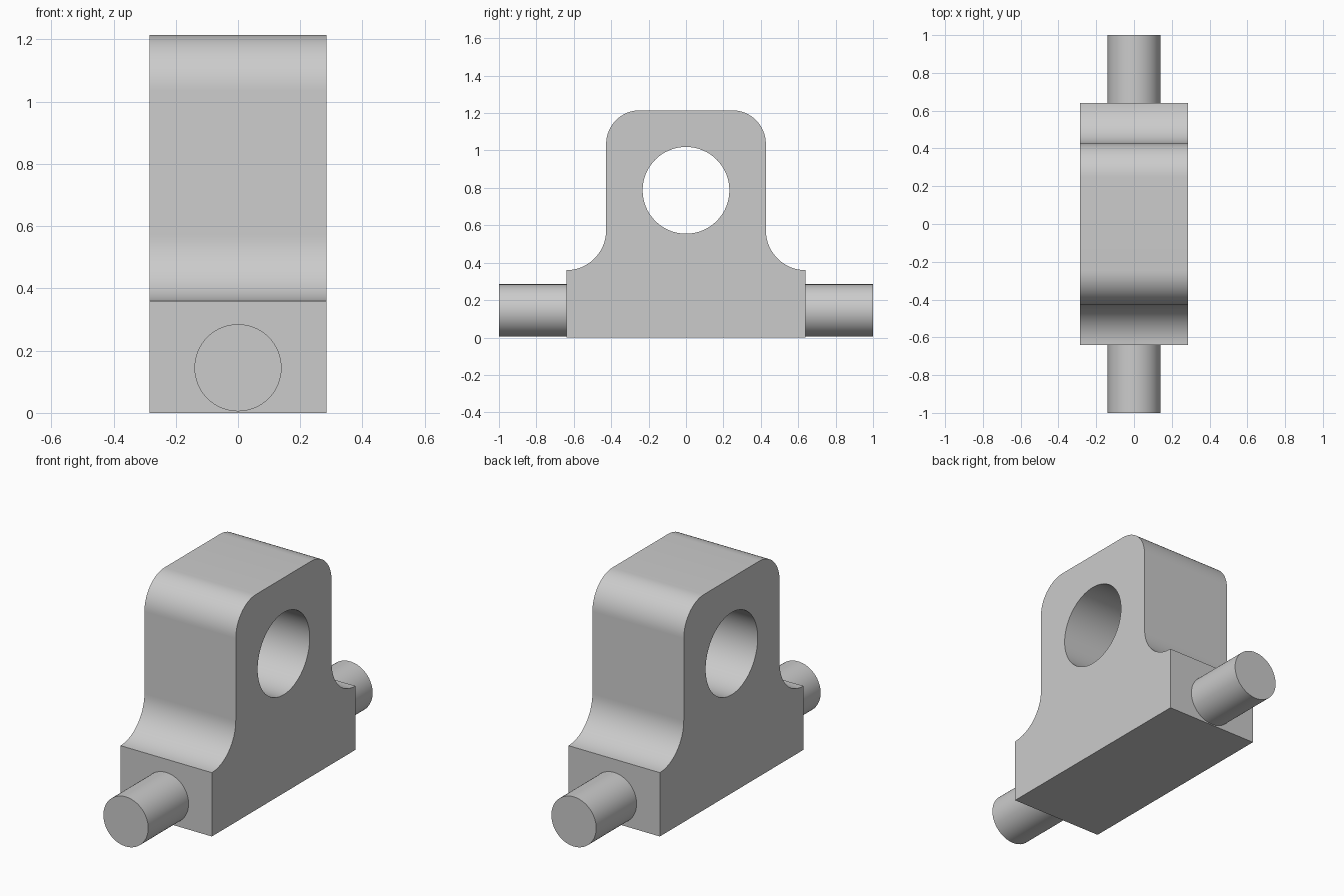
import bpy, bmesh
from math import sin, cos, pi, radians
from mathutils import Matrix

cube = bpy.data.objects.get("Cube")
if cube:
    bpy.data.objects.remove(cube, do_unlink=True)

grey = bpy.data.materials.new("plain grey")
grey.use_nodes = True
COLOUR = (0.6, 0.6, 0.6, 1)
grey.diffuse_color = COLOUR
grey.node_tree.nodes["Principled BSDF"].inputs["Base Color"].default_value = COLOUR

HALF_THICK = 0.285
BASE_Y, BASE_Z = 0.64, 0.36
UPRIGHT_Y, TOP_Z = 0.427, 1.215
CORNER = 0.18
FILLET = BASE_Y - UPRIGHT_Y
HOLE_Z, HOLE_R = 0.787, 0.232
PIN_R, PIN_Z = 0.14, 0.145


def arc(cy, cz, r, start, end, steps=16):
    angles = [radians(start + (end - start) * i / steps) for i in range(steps + 1)]
    return [(cy + r * cos(a), cz + r * sin(a)) for a in angles]


def finish(bm, name):
    bmesh.ops.recalc_face_normals(bm, faces=bm.faces)
    mesh = bpy.data.meshes.new(name)
    bm.to_mesh(mesh)
    bm.free()
    mesh.materials.append(grey)
    obj = bpy.data.objects.new(name, mesh)
    bpy.context.collection.objects.link(obj)
    bpy.ops.object.select_all(action="DESELECT")
    obj.select_set(True)
    bpy.context.view_layer.objects.active = obj
    bpy.ops.object.shade_smooth_by_angle(angle=radians(30))
    return obj


def add_loop(bm, points):
    verts = [bm.verts.new((-HALF_THICK, y, z)) for y, z in points]
    return [bm.edges.new((v, verts[i - 1])) for i, v in enumerate(verts)]


# Bracket body: one half of the outline, mirrored, with a round bore
half = [(BASE_Y, 0)]
half += arc(BASE_Y, BASE_Z + FILLET, FILLET, 270, 180)
half += arc(UPRIGHT_Y - CORNER, TOP_Z - CORNER, CORNER, 0, 90)
outline = half + [(-y, z) for y, z in reversed(half)]
bore = arc(0, HOLE_Z, HOLE_R, 0, 360, 64)[:-1]

bm = bmesh.new()
edges = add_loop(bm, outline) + add_loop(bm, bore)
bmesh.ops.triangle_fill(bm, edges=edges, use_beauty=True)
extruded = bmesh.ops.extrude_face_region(bm, geom=bm.faces[:], use_keep_orig=True)
moved = [g for g in extruded["geom"] if isinstance(g, bmesh.types.BMVert)]
bmesh.ops.translate(bm, verts=moved, vec=(2 * HALF_THICK, 0, 0))
finish(bm, "bracket_body")

# Pivot pins at the front and back
pin_length = 1 - BASE_Y
for name, side in (("front_pin", -1), ("back_pin", 1)):
    bm = bmesh.new()
    place = Matrix.Translation((0, side * (BASE_Y + pin_length / 2), PIN_Z))
    bmesh.ops.create_cone(bm, cap_ends=True, segments=64, radius1=PIN_R,
                          radius2=PIN_R, depth=pin_length,
                          matrix=place @ Matrix.Rotation(pi / 2, 4, "X"))
    finish(bm, name)
